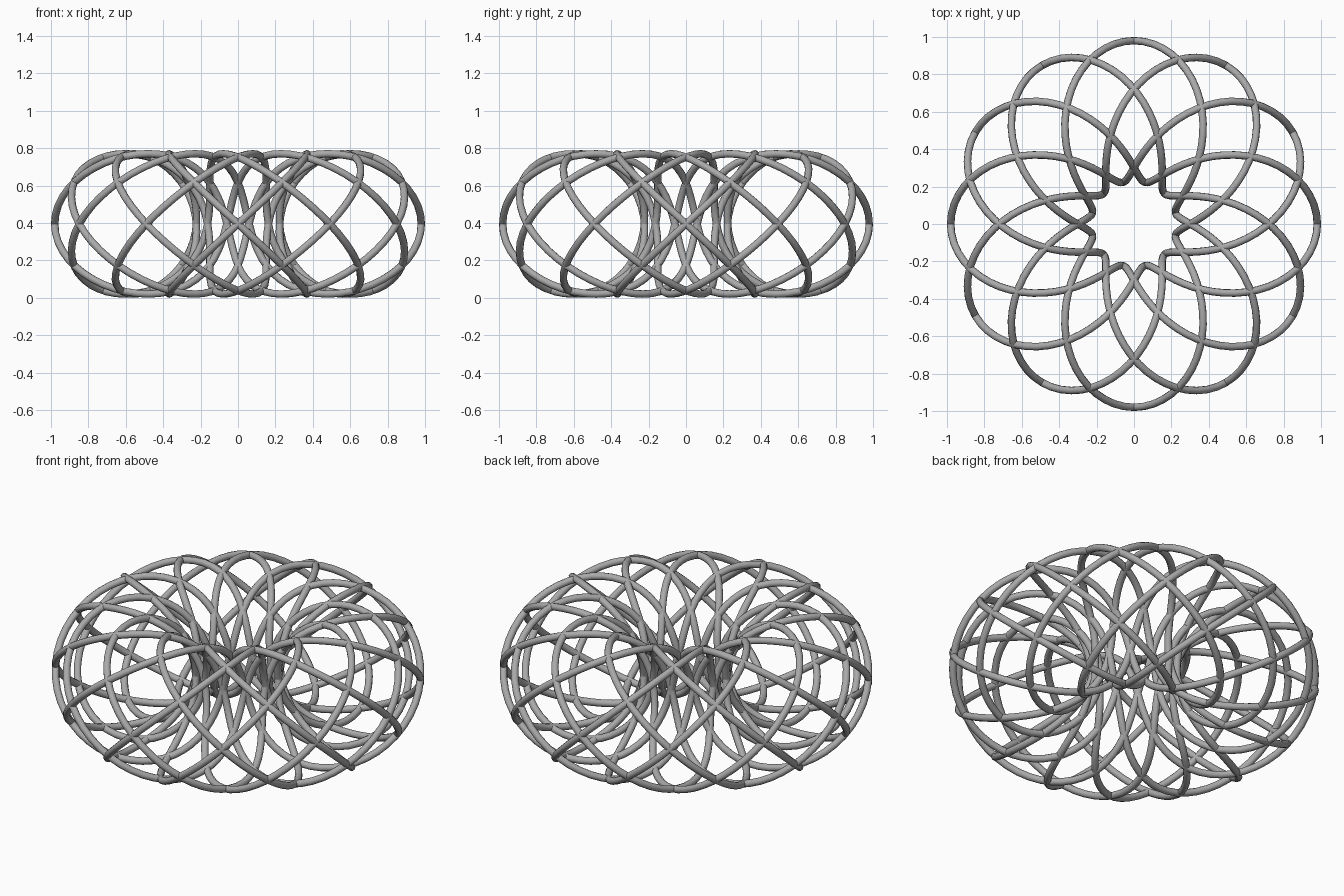
import bpy
from math import sin, cos, pi

cube = bpy.data.objects.get("Cube")
if cube:
    bpy.data.objects.remove(cube, do_unlink=True)

RING = 0.605      # distance from the axis to the middle of the ring body
BODY = 0.375      # radius of the ring body
WIRE = 0.02       # wire radius
LOOPS, TURNS = 12, 5
STEPS = 48        # points per loop

grey = bpy.data.materials.new("steel_grey")
grey.use_nodes = True
colour = (0.4, 0.4, 0.4, 1)
grey.diffuse_color = colour
grey.node_tree.nodes["Principled BSDF"].inputs["Base Color"].default_value = colour


def wound_wire(name, hand):
    """Closed wire wound around the ring, left- or right-handed."""
    curve = bpy.data.curves.new(name, "CURVE")
    curve.dimensions = "3D"
    curve.bevel_depth = WIRE
    curve.bevel_resolution = 3
    spline = curve.splines.new("POLY")
    count = LOOPS * STEPS
    spline.points.add(count - 1)
    spline.use_cyclic_u = True
    for i, point in enumerate(spline.points):
        around = 2 * pi * LOOPS * i / count
        along = hand * 2 * pi * TURNS * i / count
        rho = RING + BODY * cos(around)
        point.co = (rho * cos(along), rho * sin(along),
                    BODY + WIRE + BODY * sin(around), 1)
    curve.materials.append(grey)
    wire = bpy.data.objects.new(name, curve)
    bpy.context.collection.objects.link(wire)
    # Turn the curve into a smooth mesh
    bpy.ops.object.select_all(action="DESELECT")
    wire.select_set(True)
    bpy.context.view_layer.objects.active = wire
    bpy.ops.object.convert(target="MESH")
    bpy.ops.object.shade_smooth()


# Two mirrored windings make the crossing lattice
wound_wire("right_hand_wire", 1)
wound_wire("left_hand_wire", -1)
